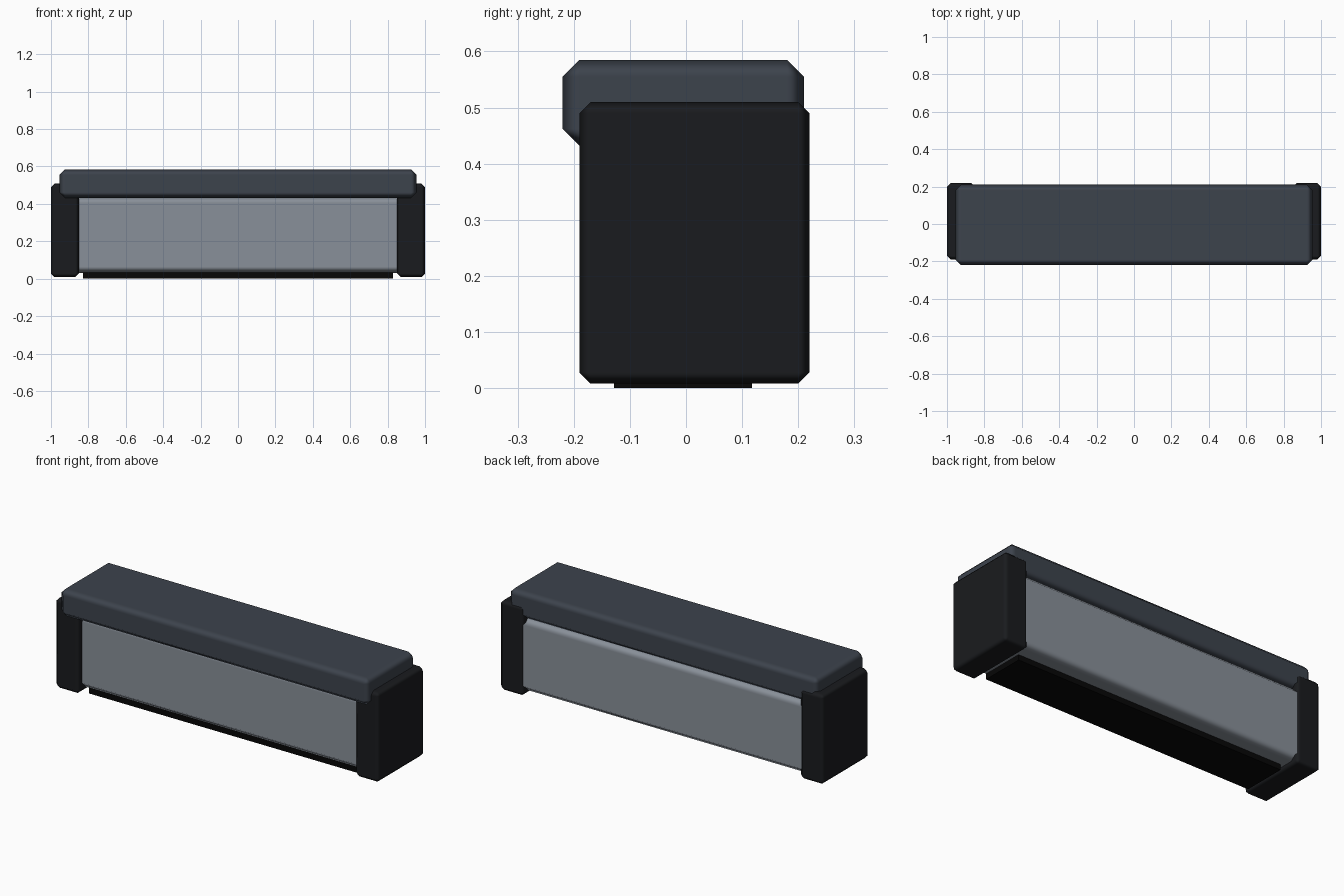
import bpy, bmesh, math
from mathutils import Vector

if "Cube" in bpy.data.objects:
    bpy.data.objects.remove(bpy.data.objects["Cube"])


def colour(name, rgb):
    m = bpy.data.materials.new(name)
    m.diffuse_color = (*rgb, 1)
    m.use_nodes = True
    m.node_tree.nodes["Principled BSDF"].inputs["Base Color"].default_value = m.diffuse_color
    return m


def chamfered_box(name, lo, hi, chamfer, mat):
    """Box between two corners with single-segment, softly shaded chamfers."""
    lo, hi = Vector(lo), Vector(hi)
    bm = bmesh.new()
    bmesh.ops.create_cube(bm, size=1)
    for v in bm.verts:
        v.co = (lo + hi) / 2 + v.co * (hi - lo)
    if chamfer:
        bmesh.ops.bevel(bm, geom=bm.edges[:], offset=chamfer, segments=1,
                        profile=0.5, affect='EDGES')
    bmesh.ops.recalc_face_normals(bm, faces=bm.faces)
    for f in bm.faces:
        f.smooth = bool(chamfer)
    me = bpy.data.meshes.new(name)
    bm.to_mesh(me)
    bm.free()
    me.materials.append(mat)
    ob = bpy.data.objects.new(name, me)
    bpy.context.collection.objects.link(ob)
    if chamfer:
        # keep the large faces flat while the chamfers blend
        ob.modifiers.new("weighted_normals", 'WEIGHTED_NORMAL').weight = 100
    return ob


black = colour("cap_black", (0.010, 0.011, 0.013))
slate = colour("lid_slate", (0.046, 0.056, 0.073))
grey = colour("body_grey", (0.25, 0.28, 0.32))
rubber = colour("pad_black", (0.002, 0.002, 0.002))

# Main body, its ends buried in the end caps
chamfered_box("body", (-0.9, -0.16, 0.03), (0.9, 0.21, 0.44), 0.035, grey)

# Overhanging lid
chamfered_box("lid", (-0.955, -0.22, 0.432), (0.955, 0.21, 0.585), 0.03, slate)

# End caps, mirrored left and right
for side, x0, x1 in (("left", -1.0, -0.85), ("right", 0.85, 1.0)):
    chamfered_box(side + "_end_cap", (x0, -0.19, 0.008), (x1, 0.22, 0.51), 0.02, black)

# Base pad under the body
chamfered_box("base_pad", (-0.83, -0.128, 0.0), (0.83, 0.118, 0.034), 0, rubber)
